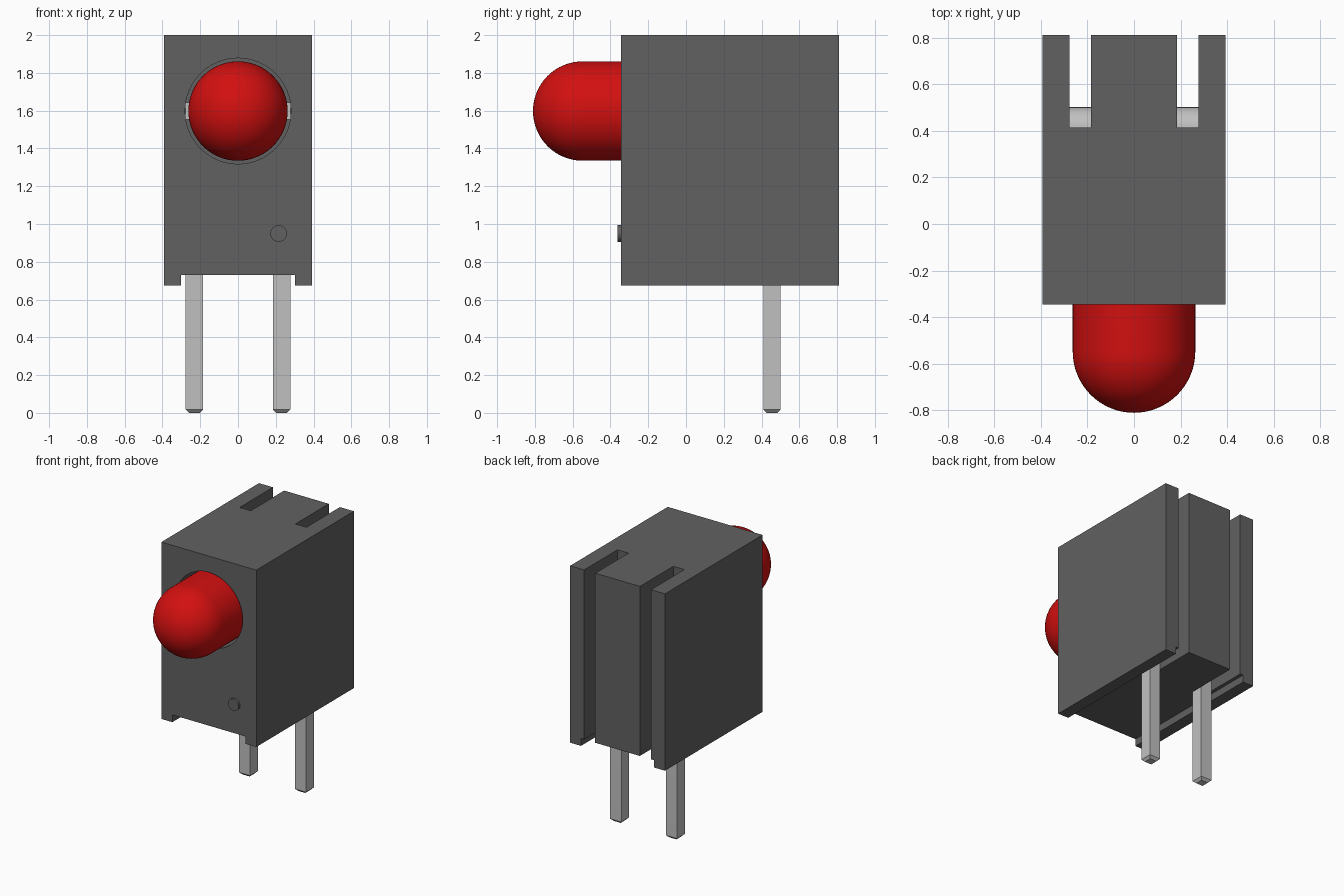
import bpy, bmesh, math
from mathutils import Matrix, Vector

default = bpy.data.objects.get("Cube")
if default:
    bpy.data.objects.remove(default, do_unlink=True)


def material(name, r, g, b):
    m = bpy.data.materials.new(name)
    m.use_nodes = True
    m.diffuse_color = (r, g, b, 1)
    m.node_tree.nodes["Principled BSDF"].inputs["Base Color"].default_value = (r, g, b, 1)
    return m


housing_grey = material("housing grey", 0.12, 0.12, 0.12)
lens_red = material("lens red", 0.65, 0.005, 0.005)
pin_silver = material("pin silver", 0.53, 0.53, 0.53)


def finish(bm, name, mat):
    bmesh.ops.recalc_face_normals(bm, faces=bm.faces)
    mesh = bpy.data.meshes.new(name)
    bm.to_mesh(mesh)
    bm.free()
    mesh.materials.append(mat)
    ob = bpy.data.objects.new(name, mesh)
    bpy.context.collection.objects.link(ob)
    return ob


def prism(name, points, direction, mat):
    """Extrude a closed outline of 3D points along a direction."""
    bm = bmesh.new()
    face = bm.faces.new([bm.verts.new(p) for p in points])
    new = bmesh.ops.extrude_face_region(bm, geom=[face])["geom"]
    bmesh.ops.translate(bm, vec=Vector(direction),
                        verts=[v for v in new if isinstance(v, bmesh.types.BMVert)])
    return finish(bm, name, mat)


def lathe(name, profile, x, z, mat, steps=64):
    """Spin (radius, y) points around the y axis."""
    bm = bmesh.new()
    verts = [bm.verts.new((r, y, 0)) for r, y in profile]
    edges = [bm.edges.new(pair) for pair in zip(verts, verts[1:])]
    bmesh.ops.spin(bm, geom=verts + edges, axis=(0, 1, 0), cent=(0, 0, 0),
                   angle=math.tau, steps=steps)
    bmesh.ops.remove_doubles(bm, verts=bm.verts, dist=0.0001)
    bmesh.ops.translate(bm, vec=(x, 0, z), verts=bm.verts)
    return finish(bm, name, mat)


def smooth(ob):
    bpy.ops.object.select_all(action="DESELECT")
    ob.select_set(True)
    bpy.context.view_layer.objects.active = ob
    bpy.ops.object.shade_smooth_by_angle(angle=math.radians(30))


def cut(ob, cutter):
    bpy.ops.object.select_all(action="DESELECT")
    bpy.context.view_layer.objects.active = ob
    mod = ob.modifiers.new("cut", "BOOLEAN")
    mod.operation = "DIFFERENCE"
    mod.solver = "EXACT"
    mod.object = cutter
    bpy.ops.object.modifier_apply(modifier=mod.name)
    bpy.data.objects.remove(cutter, do_unlink=True)


FRONT, BACK, SIDE = -0.345, 0.81, 0.393
SLOT_IN, SLOT_OUT, SLOT_Y = 0.185, 0.277, 0.415
BASE, TOP, LENS_Z = 0.675, 2.0, 1.598

# Housing: plan outline with two rear slots, extruded upwards
half = [(SIDE, FRONT), (SIDE, BACK), (SLOT_OUT, BACK), (SLOT_OUT, SLOT_Y),
        (SLOT_IN, SLOT_Y), (SLOT_IN, BACK)]
outline = half + [(-x, y) for x, y in reversed(half)]
housing = prism("housing", [(x, y, BASE) for x, y in outline], (0, 0, TOP - BASE), housing_grey)

# Shallow channel under the housing, leaving two side feet
channel = [(-0.303, 0.55), (0.303, 0.55), (0.303, 0.73), (-0.303, 0.73)]
cut(housing, prism("channel_cutter", [(x, -1, z) for x, z in channel], (0, 2, 0), housing_grey))

# Round socket for the lens
cut(housing, lathe("socket_cutter", [(0, -0.5), (0.28, -0.5), (0.28, 0.12), (0, 0.12)],
                   0, LENS_Z, housing_grey))
smooth(housing)

# Domed lens
R, DOME_Y = 0.263, -0.547
dome = [(R * math.sin(a), DOME_Y - R * math.cos(a))
        for a in (math.pi / 2 * i / 16 for i in range(17))]
smooth(lathe("lens", dome + [(R, 0.12), (0, 0.12)], 0, LENS_Z, lens_red))

# Small round polarity mark
smooth(lathe("polarity_mark", [(0, -0.363), (0.044, -0.363), (0.044, -0.33), (0, -0.33)],
             0.215, 0.95, housing_grey, 32))

# Bent pins: side outline with a rounded elbow, chamfered at the tip
PIN_Y, PIN_H = 0.455, 0.046
elbow_y, elbow_z, r = PIN_Y - PIN_H, LENS_Z - PIN_H, 2 * PIN_H
side = [(PIN_Y - PIN_H, 0), (PIN_Y + PIN_H, 0)]
side += [(elbow_y + r * math.cos(a), elbow_z + r * math.sin(a))
         for a in (math.pi / 2 * i / 8 for i in range(9))]
side += [(0.1, elbow_z + r), (0.1, elbow_z), (elbow_y, elbow_z)]
for name, x in (("left_pin", 0.231), ("right_pin", -0.231)):
    pin = prism(name, [(x - PIN_H, y, z) for y, z in side], (2 * PIN_H, 0, 0), pin_silver)
    bm = bmesh.new()
    bm.from_mesh(pin.data)
    bmesh.ops.bevel(bm, geom=[e for e in bm.edges if all(v.co.z < 0.001 for v in e.verts)],
                    offset=0.018, segments=1, affect="EDGES")
    bm.to_mesh(pin.data)
    bm.free()
    smooth(pin)
